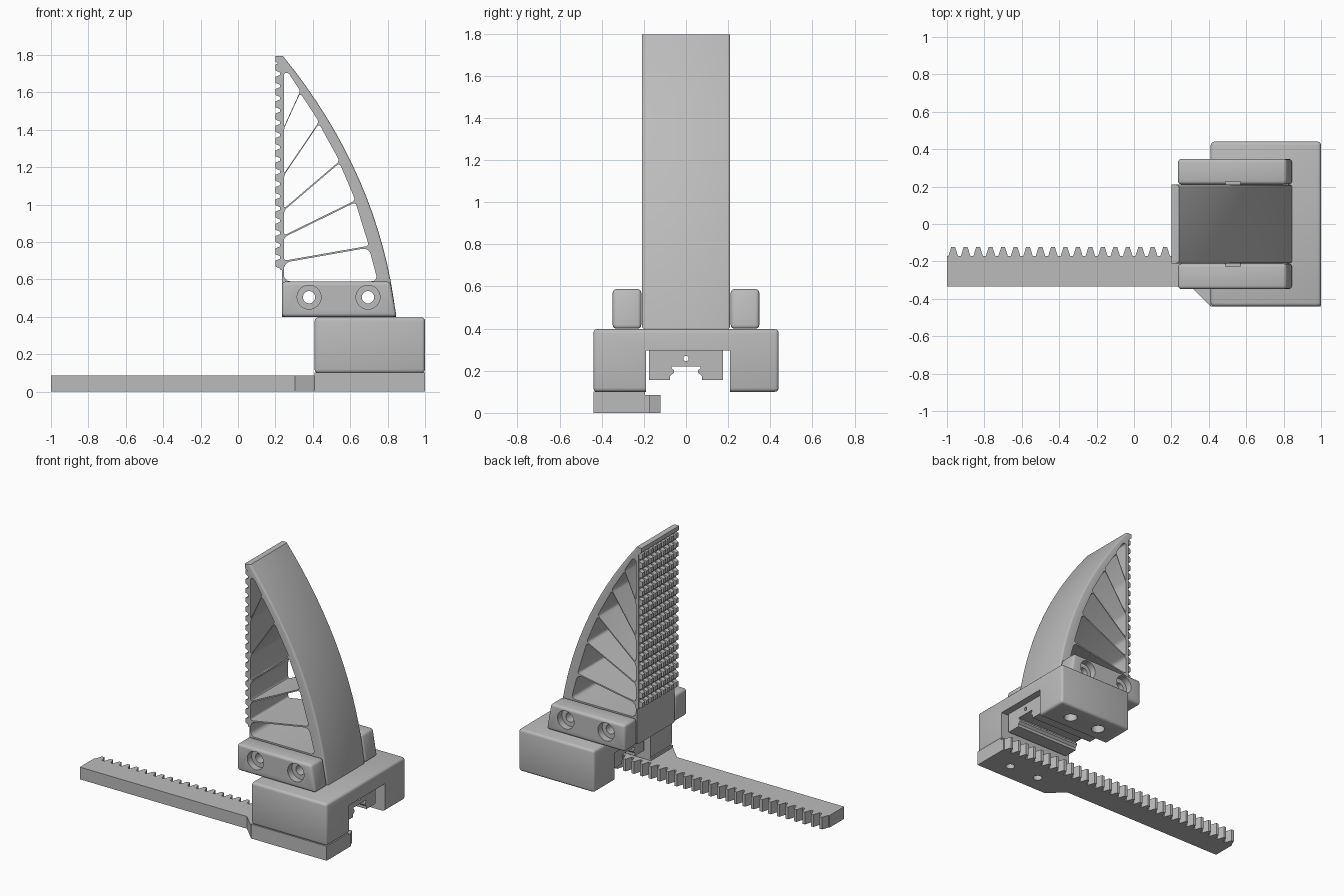
import bpy, bmesh, math
from mathutils import Vector

cube = bpy.data.objects.get("Cube")
if cube:
    bpy.data.objects.remove(cube)

grey = bpy.data.materials.new("matte_grey")
grey.use_nodes = True
grey.diffuse_color = (0.5, 0.5, 0.5, 1)
grey.node_tree.nodes["Principled BSDF"].inputs["Base Color"].default_value = (0.5, 0.5, 0.5, 1)


def finish(name, bm):
    bmesh.ops.recalc_face_normals(bm, faces=bm.faces[:])
    mesh = bpy.data.meshes.new(name)
    bm.to_mesh(mesh)
    bm.free()
    mesh.materials.append(grey)
    ob = bpy.data.objects.new(name, mesh)
    bpy.context.collection.objects.link(ob)
    return ob


def prism(name, pts, axis, lo, hi, bevel=0, rule=None, segments=3):
    """Extrude a 2D profile along an axis, rounding the edges chosen by rule(mid, direction)."""
    def place(a, b, h):
        return {"x": (h, a, b), "y": (a, h, b), "z": (a, b, h)}[axis]
    bm = bmesh.new()
    low = [bm.verts.new(place(a, b, lo)) for a, b in pts]
    high = [bm.verts.new(place(a, b, hi)) for a, b in pts]
    bm.faces.new(low)
    bm.faces.new(high)
    n = len(pts)
    for i in range(n):
        j = (i + 1) % n
        bm.faces.new((low[i], low[j], high[j], high[i]))
    bmesh.ops.recalc_face_normals(bm, faces=bm.faces[:])
    if bevel:
        edges = []
        for e in bm.edges:
            p, q = e.verts[0].co, e.verts[1].co
            if rule is None or rule((p + q) / 2, (q - p).normalized()):
                edges.append(e)
        bmesh.ops.bevel(bm, geom=edges, offset=bevel, segments=segments,
                        profile=0.5, affect="EDGES", clamp_overlap=True)
    return finish(name, bm)


def rect(a0, a1, b0, b1):
    return [(a0, b0), (a1, b0), (a1, b1), (a0, b1)]


def disc(a, b, r, n=32):
    return [(a + r * math.cos(math.tau * i / n), b + r * math.sin(math.tau * i / n)) for i in range(n)]


def cut(ob, *cutters):
    bpy.context.view_layer.objects.active = ob
    for c in cutters:
        mod = ob.modifiers.new("cut", "BOOLEAN")
        mod.operation = "DIFFERENCE"
        mod.solver = "EXACT"
        mod.object = c
        bpy.ops.object.modifier_apply(modifier=mod.name)
        bpy.data.objects.remove(c)


SCREWS = (0.38, 0.695)
MOUNTS = (0.58, 0.82)
W = 0.21

# Finger: curved back, flat gripping side
foot, bend, tip = Vector((0.845, 0.4)), Vector((0.76, 1.156)), Vector((0.24, 1.795))
curve = []
for i in range(17):
    t = i / 16
    curve.append(tuple(foot * (1 - t) ** 2 + bend * 2 * t * (1 - t) + tip * t * t))
inner = [(0.2, 1.795), (0.2, 1.765), (0.225, 1.745), (0.225, 0.655), (0.235, 0.65), (0.235, 0.4)]
finger = prism("finger", curve + inner, "y", -W, W, 0.012,
               lambda m, d: abs(m.y) > W - 0.01 and m.x > 0.24)

# Openings between the slanting ribs: inner height, outer x, outer height
ribs = [(0.585, 0.748, 0.585), (0.695, 0.70, 0.775), (0.83, 0.628, 1.018), (0.973, 0.543, 1.228),
        (1.16, 0.433, 1.438), (1.41, 0.333, 1.602), (1.71, 0.27, 1.71)]
for i, (a, b) in enumerate(zip(ribs, ribs[1:])):
    pts = [(0.245, a[0] + 0.005), (a[1], a[2] + 0.005), (b[1], b[2] - 0.005), (0.245, b[0] - 0.005)]
    cut(finger, prism("opening", pts, "y", -0.5, 0.5, 0.035 if i == 0 else 0.018,
                      lambda m, d: abs(d.y) > 0.9, 4))
cut(finger, *[prism("bore", disc(x, 0.505, 0.033), "y", -1, 1) for x in SCREWS])

# Grid of small tapered grip studs
bm = bmesh.new()
for row in range(17):
    for col in range(9):
        z, y = 0.685 + row * 0.0655, (col - 4) * 0.0465
        rings = []
        for x, hy, hz in ((0.23, 0.019, 0.028), (0.2, 0.014, 0.016)):
            rings.append([bm.verts.new((x, y + sy * hy, z + sz * hz))
                          for sy, sz in ((-1, -1), (1, -1), (1, 1), (-1, 1))])
        base, top = rings
        bm.faces.new(base)
        bm.faces.new(top)
        for i in range(4):
            j = (i + 1) % 4
            bm.faces.new((base[i], base[j], top[j], top[i]))
studs = finish("grip_studs", bm)

# Cheeks clamping the finger, with counterbored screw holes
cheeks = []
for side, s in (("right", -1), ("left", 1)):
    lo, hi = sorted((s * 0.212, s * 0.348))
    cheek = prism(side + "_cheek", [(0.235, 0.4), (0.848, 0.4), (0.815, 0.588), (0.235, 0.588)],
                  "y", lo, hi, 0.018)
    for x in SCREWS:
        a, b = sorted((s * 0.3, s * 0.5))
        cut(cheek, prism("bore", disc(x, 0.505, 0.033), "y", -1, 1),
            prism("counterbore", disc(x, 0.505, 0.064), "y", a, b))
    a, b = sorted((s * 0.2, s * 0.226))
    cut(cheek, prism("key_notch", rect(0.49, 0.57, 0.55, 0.7), "y", a, b))
    cheeks.append(cheek)

# Carriage body with a channel underneath
body = prism("carriage_body", rect(0.41, 1.0, -0.44, 0.44), "z", 0.1, 0.397, 0.018)
cut(body, prism("channel", rect(-0.19, 0.21, 0, 0.295), "x", 0, 2))
cut(body, *[prism("leg_hole", disc(x, 0.315, 0.045), "z", 0, 0.2) for x in MOUNTS])

# Rail slider inside the channel
half = [(0.07, 0.22), (0.07, 0.213), (0.058, 0.203), (0.058, 0.19), (0.075, 0.175),
        (0.075, 0.155), (0.175, 0.155), (0.175, 0.297)]
slider = prism("rail_slider", half + [(-y, z) for y, z in reversed(half)], "x", 0.45, 0.95)
cut(slider, prism("oil_hole", disc(0, 0.258, 0.013, 16), "x", 0, 2))

# Toothed rack with a wide mounting end
pitch = 2 / 30
teeth = []
for i in range(30):
    c = 1 - (i + 0.5) * pitch
    teeth += [(c + 0.025, -0.17), (c + 0.01, -0.122), (c - 0.01, -0.122), (c - 0.025, -0.17)]
outline = [(-1, -0.17), (-1, -0.335), (0.305, -0.335), (0.41, -0.44), (1, -0.44), (1, -0.17)] + teeth
rack = prism("rack", outline, "z", 0, 0.086)
pad = prism("mounting_pad", rect(0.41, 1.0, -0.44, -0.195), "z", 0.08, 0.102)
for x in MOUNTS:
    cut(rack, prism("rack_hole", disc(x, -0.315, 0.03), "z", -1, 1))
    cut(pad, prism("pad_hole", disc(x, -0.315, 0.03), "z", -1, 1))

# Smooth the rounded edges, keep the hard ones
bpy.ops.object.select_all(action="DESELECT")
for ob in [finger, body, slider, *cheeks]:
    ob.select_set(True)
    bpy.context.view_layer.objects.active = ob
bpy.ops.object.shade_smooth_by_angle(angle=math.radians(35))
